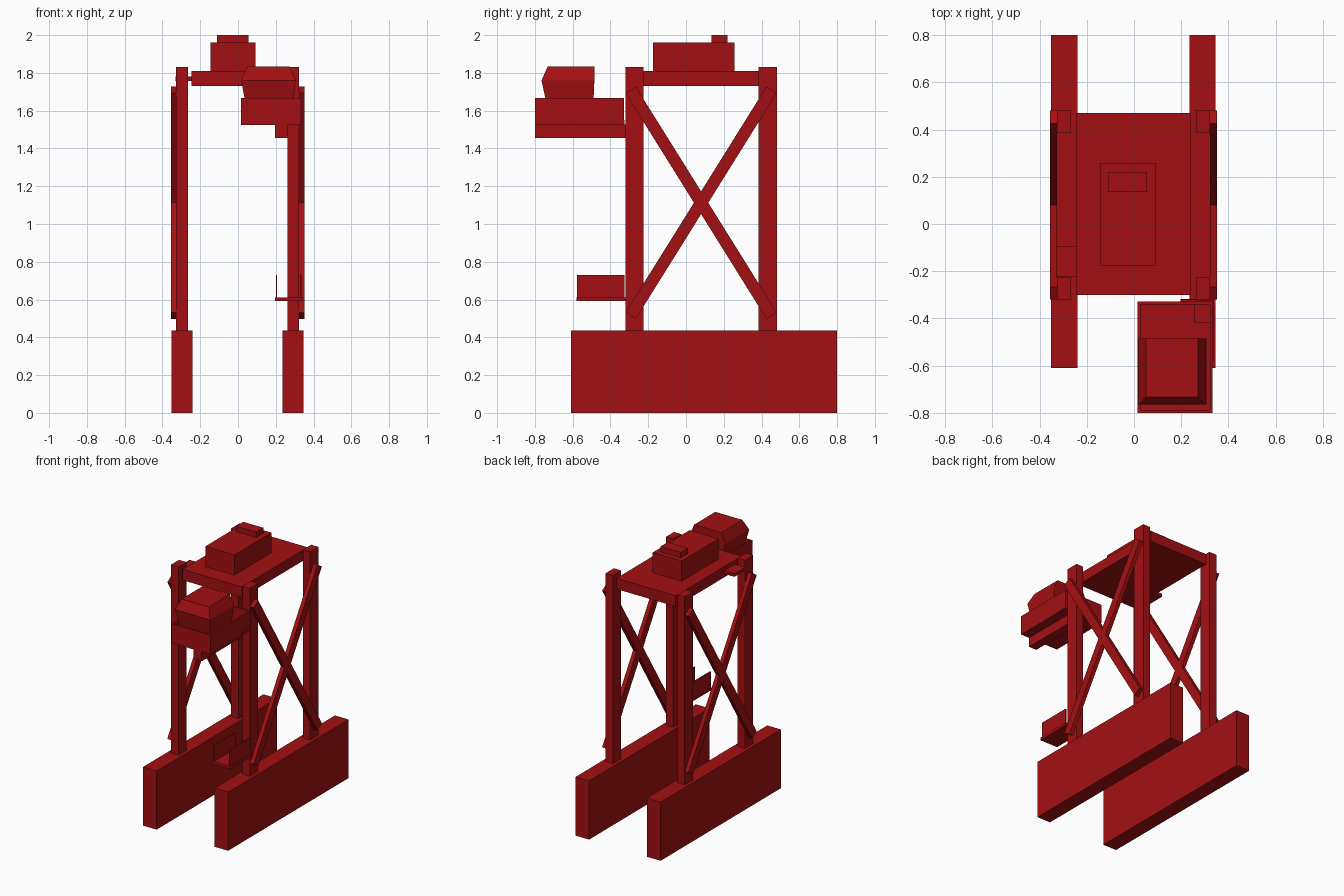
import bpy
import bmesh
from mathutils import Vector

cube = bpy.data.objects.get("Cube")
if cube:
    bpy.data.objects.remove(cube, do_unlink=True)

# Single painted-steel colour
RED = (0.37, 0.005, 0.006, 1.0)
red = bpy.data.materials.new("dark red paint")
red.use_nodes = True
red.diffuse_color = RED
red.node_tree.nodes["Principled BSDF"].inputs["Base Color"].default_value = RED


def finish(name, bm):
    bmesh.ops.recalc_face_normals(bm, faces=bm.faces)
    mesh = bpy.data.meshes.new(name)
    bm.to_mesh(mesh)
    bm.free()
    mesh.materials.append(red)
    obj = bpy.data.objects.new(name, mesh)
    bpy.context.scene.collection.objects.link(obj)
    return obj


def box(name, x, y, z):
    """Box from (min, max) pairs on each axis."""
    bm = bmesh.new()
    bmesh.ops.create_cube(bm, size=1)
    for v in bm.verts:
        v.co = [(a + b) / 2 + c * (b - a) for (a, b), c in zip((x, y, z), v.co)]
    return finish(name, bm)


def loft(name, rings):
    """Closed solid through stacked rectangles (x0, x1, y0, y1, z)."""
    bm = bmesh.new()
    loops = [[bm.verts.new(p) for p in ((a, c, z), (b, c, z), (b, d, z), (a, d, z))]
             for a, b, c, d, z in rings]
    for low, high in zip(loops, loops[1:]):
        for i in range(4):
            j = (i + 1) % 4
            bm.faces.new((low[i], low[j], high[j], high[i]))
    bm.faces.new(loops[0][::-1])
    bm.faces.new(loops[-1])
    return finish(name, bm)


def brace(name, x, start, end, width):
    """Diagonal flat bar in the y-z plane."""
    a, b = Vector(start), Vector(end)
    d = (b - a).normalized()
    side = Vector((-d.y, d.x)) * width / 2
    bm = bmesh.new()
    face = bm.faces.new([bm.verts.new((x[0], p.x, p.y))
                         for p in (a - side, b - side, b + side, a + side)])
    ext = bmesh.ops.extrude_face_region(bm, geom=[face])
    verts = [g for g in ext["geom"] if isinstance(g, bmesh.types.BMVert)]
    bmesh.ops.translate(bm, vec=(x[1] - x[0], 0, 0), verts=verts)
    return finish(name, bm)


# Side frames: wheel beam, two legs and a cross brace
for side, base_x, leg_x, brace_x in (
        ("right", (-0.352, -0.24), (-0.327, -0.266), (-0.356, -0.327)),
        ("left", (0.235, 0.346), (0.263, 0.322), (0.322, 0.352))):
    box(side + "_base_beam", base_x, (-0.61, 0.8), (0, 0.435))
    for end, leg_y in (("front", (-0.32, -0.225)), ("back", (0.385, 0.482))):
        box(f"{side}_{end}_leg", leg_x, leg_y, (0.43, 1.83))
    brace(side + "_rising_brace", brace_x, (-0.293, 0.515), (0.453, 1.71), 0.064)
    brace(side + "_falling_brace", brace_x, (-0.293, 1.71), (0.453, 0.515), 0.064)

# Top deck with machinery housing
box("top_deck", (-0.245, 0.242), (-0.30, 0.47), (1.73, 1.81))
box("machine_house", (-0.145, 0.093), (-0.175, 0.258), (1.81, 1.96))
box("roof_box", (-0.11, 0.055), (0.135, 0.22), (1.96, 2.0))
box("deck_step", (-0.33, -0.245), (-0.222, -0.096), (1.757, 1.78))

# Operator balcony: support beam, floor and thin parapets
X0, X1, Y0, Y1 = 0.015, 0.333, -0.8, -0.328
PARAPET = (1.527, 1.668)
T = 0.012
box("balcony_beam", (0.197, 0.262), (Y0, -0.32), (1.455, 1.527))
box("balcony_floor", (X0, X1), (Y0, Y1), (1.525, 1.537))
box("balcony_right_wall", (X0, X0 + T), (Y0, Y1), PARAPET)
box("balcony_left_wall", (X1 - T, X1), (Y0, Y1), PARAPET)
box("balcony_front_wall", (X0, X1), (Y0, Y0 + T), PARAPET)
box("balcony_back_wall", (X0, X1), (Y1 - T, Y1), PARAPET)
box("balcony_step", (0.256, 0.336), (-0.42, -0.325), (1.525, 1.55))

# Cab with flared sides and sloped roof edges
loft("cab", [(0.06, 0.28, -0.715, -0.495, 1.53),
             (0.017, 0.306, -0.765, -0.485, 1.76),
             (0.05, 0.272, -0.732, -0.485, 1.835)])

# Low access platform with two side panels
box("access_platform", (0.197, 0.345), (-0.58, -0.318), (0.592, 0.612))
for name, x in (("inner", (0.2, 0.207)), ("outer", (0.329, 0.336))):
    box(f"access_{name}_panel", x, (-0.577, -0.325), (0.61, 0.73))
